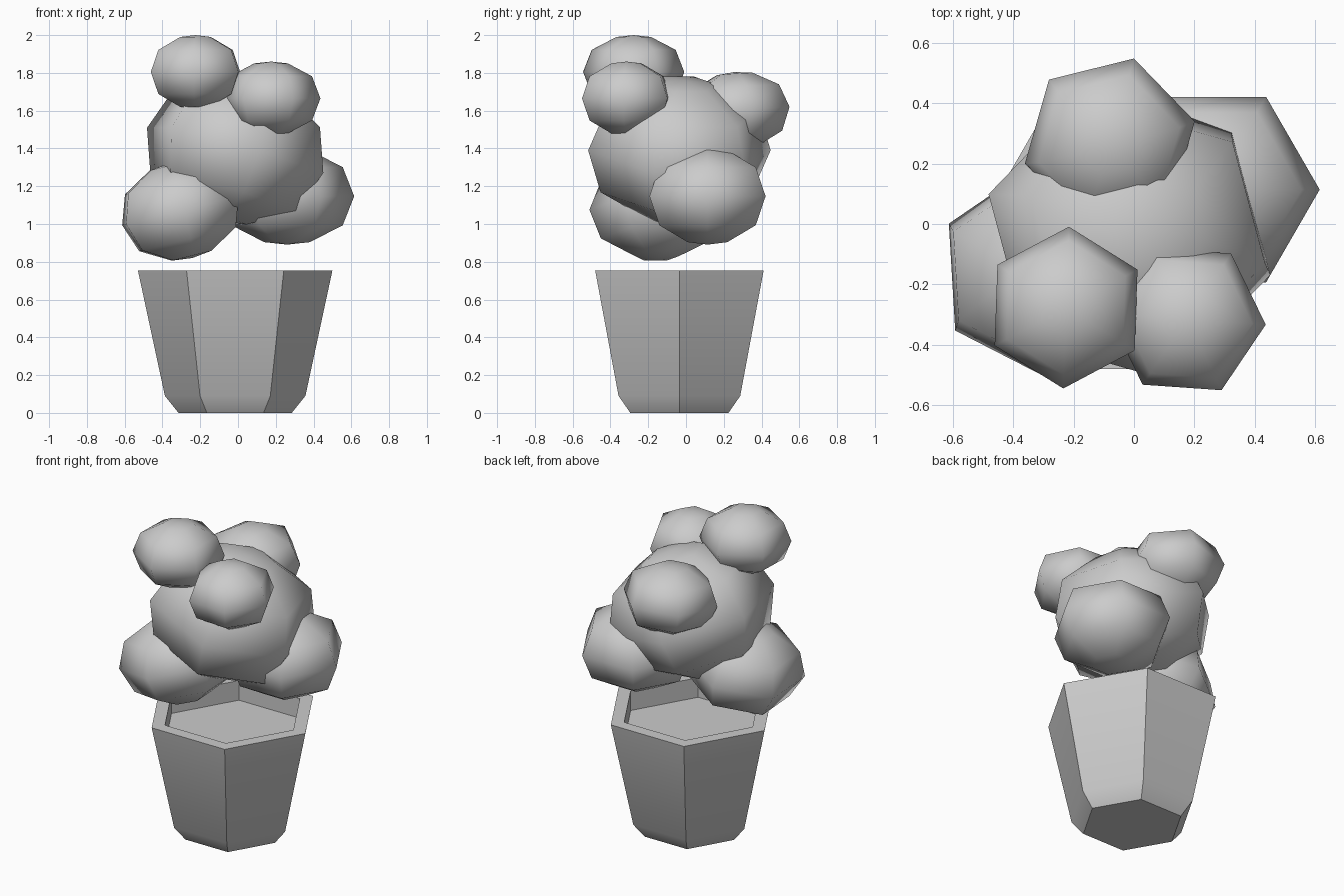
import bpy
import bmesh
from math import cos, sin, tau, radians
from mathutils import Matrix, Vector

cube = bpy.data.objects.get("Cube")
if cube:
    bpy.data.objects.remove(cube, do_unlink=True)

SIDES = 6

grey = bpy.data.materials.new("plain_grey")
grey.use_nodes = True
grey.diffuse_color = (0.6, 0.6, 0.6, 1)
grey.node_tree.nodes["Principled BSDF"].inputs["Base Color"].default_value = grey.diffuse_color


def lathe(name, profile, transform, smooth_angle):
    """Turn a (radius, height) profile into a six-sided solid."""
    bm = bmesh.new()
    rings = []
    for r, z in profile:
        count = SIDES if r > 0 else 1
        angles = [tau * i / SIDES for i in range(count)]
        rings.append([bm.verts.new((r * cos(a), r * sin(a), z)) for a in angles])
    for low, high in zip(rings, rings[1:]):
        for i in range(SIDES):
            j = (i + 1) % SIDES
            corners = [low[i % len(low)], low[j % len(low)],
                       high[j % len(high)], high[i % len(high)]]
            bm.faces.new(list(dict.fromkeys(corners)))
    bmesh.ops.recalc_face_normals(bm, faces=bm.faces)
    bm.transform(transform)
    mesh = bpy.data.meshes.new(name)
    bm.to_mesh(mesh)
    bm.free()
    mesh.materials.append(grey)
    obj = bpy.data.objects.new(name, mesh)
    bpy.context.collection.objects.link(obj)
    bpy.ops.object.select_all(action="DESELECT")
    obj.select_set(True)
    bpy.context.view_layer.objects.active = obj
    bpy.ops.object.shade_smooth_by_angle(angle=radians(smooth_angle))
    return obj


# Pot: chamfered foot, flared wall, thick rim and recessed soil
POT = [(0, 0), (0.3, 0), (0.372, 0.09), (0.515, 0.755),
       (0.43, 0.755), (0.43, 0.63), (0, 0.63)]
lathe("pot", POT, Matrix.Translation((-0.015, -0.035, 0)), 40)

# Foliage: flattened six-sided clumps sharing one rounded profile
CLUMP = [(0, -1), (0.34, -0.95), (0.83, -0.6), (1, 0),
         (0.83, 0.6), (0.34, 0.95), (0, 1)]


def clump(name, centre, radius, height, turn, lean=0, lean_towards=0):
    """Place a clump, spun about z and leaning towards a compass angle."""
    a = radians(lean_towards)
    axis = Vector((-sin(a), cos(a), 0))
    placing = (Matrix.Translation(centre)
               @ Matrix.Rotation(radians(lean), 4, axis)
               @ Matrix.Rotation(radians(turn), 4, "Z")
               @ Matrix.Diagonal((radius, radius, height, 1)))
    lathe(name, CLUMP, placing, 75)


clump("main_foliage", (-0.015, -0.035, 1.39), 0.5, 0.385, -15, 16, 15)
clump("top_foliage", (-0.225, -0.277, 1.805), 0.268, 0.195, 28)
clump("front_upper_foliage", (0.175, -0.315, 1.665), 0.262, 0.195, -4)
clump("back_upper_foliage", (-0.08, 0.27, 1.6), 0.29, 0.205, 14, 4, 255)
clump("front_lower_foliage", (-0.305, -0.157, 1.07), 0.355, 0.258, 33.5, 14, 180)
clump("back_lower_foliage", (0.26, 0.114, 1.147), 0.355, 0.256, 0)
